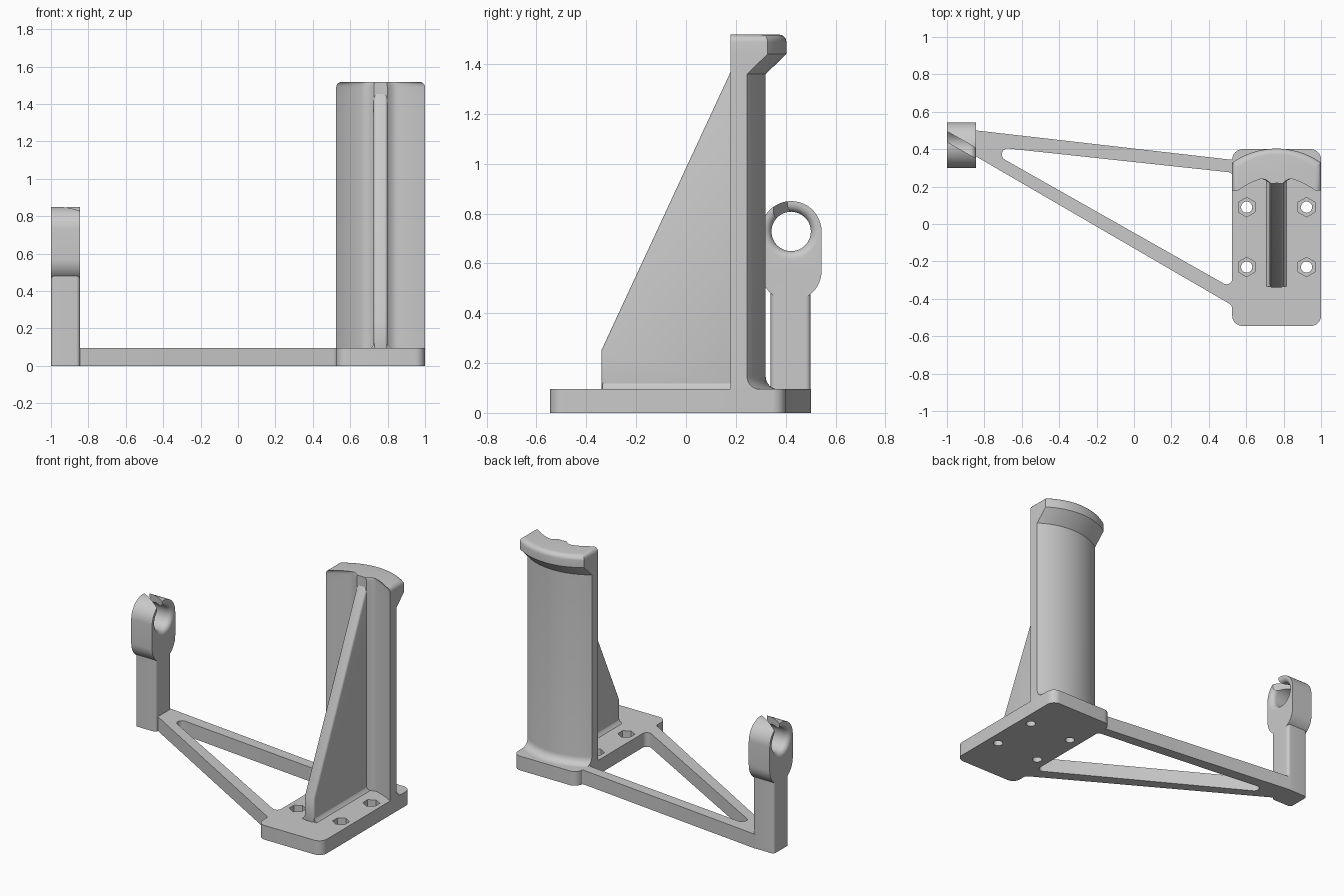
import bpy, bmesh, math
from mathutils import Vector

cube = bpy.data.objects.get("Cube")
if cube:
    bpy.data.objects.remove(cube)

grey = bpy.data.materials.new("plain_grey")
grey.use_nodes = True
grey.diffuse_color = (0.59, 0.59, 0.59, 1)
grey.node_tree.nodes["Principled BSDF"].inputs["Base Color"].default_value = grey.diffuse_color


def loft(name, rings):
    """Closed solid through rings of equal point count."""
    bm = bmesh.new()
    loops = [[bm.verts.new(p) for p in ring] for ring in rings]
    n = len(loops[0])
    for a, b in zip(loops, loops[1:]):
        for i in range(n):
            j = (i + 1) % n
            bm.faces.new((a[i], a[j], b[j], b[i]))
    bm.faces.new(loops[0])
    bm.faces.new(loops[-1])
    bmesh.ops.recalc_face_normals(bm, faces=bm.faces)
    mesh = bpy.data.meshes.new(name)
    bm.to_mesh(mesh)
    bm.free()
    mesh.materials.append(grey)
    ob = bpy.data.objects.new(name, mesh)
    bpy.context.collection.objects.link(ob)
    return ob


def plan(name, pts, z0, z1):
    return loft(name, [[(x, y, z) for x, y in pts] for z in (z0, z1)])


def side(name, pts, x0, x1):
    return loft(name, [[(x, y, z) for y, z in pts] for x in (x0, x1)])


def rounded(corners, steps=8):
    """Polygon from (x, y, radius) corners with true arc fillets."""
    out = []
    for i, (x, y, r) in enumerate(corners):
        p = Vector((x, y, 0))
        if not r:
            out.append((x, y))
            continue
        u = (Vector((*corners[i - 1][:2], 0)) - p).normalized()
        v = (Vector((*corners[(i + 1) % len(corners)][:2], 0)) - p).normalized()
        half = u.angle(v) / 2
        c = p + (u + v).normalized() * r / math.sin(half)
        t = r / math.tan(half)
        a, b = (p + u * t - c).normalized(), (p + v * t - c).normalized()
        sweep = a.angle(b)
        for k in range(steps + 1):
            f = k / steps
            q = c + r * (a * math.sin((1 - f) * sweep) + b * math.sin(f * sweep)) / math.sin(sweep)
            out.append((q.x, q.y))
    return out


def circle(cx, cy, r, n, turn=0.0):
    return [(cx + r * math.cos(turn + math.tau * i / n),
             cy + r * math.sin(turn + math.tau * i / n)) for i in range(n)]


def quarter(n):
    return [math.pi / 2 * i / n for i in range(n + 1)]


def apply_modifiers(ob):
    deps = bpy.context.evaluated_depsgraph_get()
    mesh = bpy.data.meshes.new_from_object(ob.evaluated_get(deps))
    ob.modifiers.clear()
    ob.data = mesh


def cut(ob, cutter):
    mod = ob.modifiers.new("cut", "BOOLEAN")
    mod.operation = "DIFFERENCE"
    mod.solver = "EXACT"
    mod.object = cutter
    apply_modifiers(ob)
    bpy.data.objects.remove(cutter)


def bevel(ob, width):
    mod = ob.modifiers.new("round", "BEVEL")
    mod.width = width
    mod.segments = 4
    mod.limit_method = "ANGLE"
    apply_modifiers(ob)


THICK = 0.095           # height of plate and frame
X0, X1 = 0.525, 1.0     # plate and column width
MID = (X0 + X1) / 2
HALF = (X1 - X0) / 2

# Base plate with hexagonal nut pockets and screw holes
r = 0.055
plate = plan("base_plate", rounded([(X0, -0.545, r), (X1, -0.545, r),
                                    (X1, 0.4, r), (X0, 0.4, r)]), 0, THICK)
for x in (MID - 0.16, MID + 0.16):
    for y in (-0.23, 0.09):
        cut(plate, plan("nut_cutter", circle(x, y, 0.052, 6, math.pi / 2), 0.045, 0.2))
        cut(plate, plan("screw_cutter", circle(x, y, 0.03, 24), -0.1, 0.2))

# Triangular frame with rounded opening
edge = X0 + 0.001
frame = plan("triangle_frame", rounded([
    (-0.86, 0.502, 0), (-0.86, 0.37, 0), (X0, -0.435, 0.03), (edge, -0.48, 0),
    (edge, 0.36, 0), (X0, 0.343, 0.008)]), 0, THICK)
cut(frame, plan("opening_cutter", rounded([
    (-0.825, 0.42, 0.032), (X0, -0.344, 0.03), (X0, 0.275, 0.02)]), -0.1, 0.2))


# Curved column: flared foot, sloping lip and rounded crown
def front_y(d):
    d = abs(d)
    blend = max(0, min(1, (0.1 - d) / 0.063))
    return 0.253 - 0.075 * (d / HALF) ** 2 - 0.035 * blend ** 2


def back_y(d):
    radius = 0.413
    return 0.32 - radius + math.sqrt(radius ** 2 - d ** 2)


def column_ring(z, push, inset=0.0):
    ds = [HALF * (i / 20 - 1) for i in range(41)]
    w = HALF - inset
    xs = [MID + d * w / HALF for d in ds]
    front = [(x, front_y(d), z) for x, d in zip(xs, ds)]
    back = [(x, back_y(d) + push, z) for x, d in zip(xs, ds)]
    return front + back[::-1]


rings = [column_ring(THICK + 0.05 * (1 - math.cos(a)), 0.05 * (1 - math.sin(a)))
         for a in quarter(6)]
rings += [column_ring(1.36, 0), column_ring(1.44, 0.083)]
for a in quarter(5):
    s = 0.03 * (1 - math.cos(a))
    rings.append(column_ring(1.488 + 0.03 * math.sin(a), 0.083 - s, s))
loft("curved_column", rings)

# Sloping rib with rounded edges and a flared foot
rib = side("support_rib", [(-0.34, 0.08), (-0.34, 0.25), (0.175, 1.36),
                           (0.24, 1.5), (0.27, 1.5), (0.27, 0.08)],
           MID - 0.037, MID + 0.037)
bevel(rib, 0.016)
loft("rib_foot", [[(MID - w, -0.335, z), (MID + w, -0.335, z), (MID + w, 0.25, z), (MID - w, 0.25, z)]
                  for w, z in ((0.058, THICK - 0.005), (0.05, THICK + 0.004),
                               (0.042, THICK + 0.012), (0.036, THICK + 0.025))])

# Upright post
P0, P1 = -1.0, -0.845
r = 0.02
plan("post", rounded([(P0, 0.34, r), (P1, 0.34, r), (P1, 0.5, r), (P0, 0.5, r)]), 0, 0.52)

# Clamp: rounded body, flared bore and a slanted slot on top
r, cy, cz = 0.122, 0.422, 0.728
arc = [math.pi * i / 24 for i in range(25)]
outline = [(cy + r * math.cos(a), cz + r * math.sin(a)) for a in arc]
outline += [(cy - r * math.cos(a), 0.57 - r * math.sin(a)) for a in arc]
clamp = side("clamp", outline, P0, P1)
flare = 0.033
half_bore = [(P1 - flare + flare * math.sin(a), 0.079 + flare * (1 - math.cos(a)))
             for a in quarter(8)]
half_bore.append((P1 + 0.01, 0.079 + flare))
profile = [(P0 + P1 - x, rad) for x, rad in reversed(half_bore)] + half_bore
cut(clamp, loft("bore_cutter", [[(x, y, z) for y, z in circle(cy, cz, rad, 48)]
                                for x, rad in profile]))
slot = [(P0 - 0.05, 0.468), (P1 + 0.05, 0.322), (P1 + 0.05, 0.378), (P0 - 0.05, 0.524)]
cut(clamp, plan("slot_cutter", slot, cz + 0.02, 1.0))

# Smooth curved faces, keep edges sharp
bpy.ops.object.select_all(action="DESELECT")
for ob in bpy.context.collection.objects:
    if ob.type == "MESH":
        ob.select_set(True)
        bpy.context.view_layer.objects.active = ob
bpy.ops.object.shade_smooth_by_angle(angle=math.radians(32))
